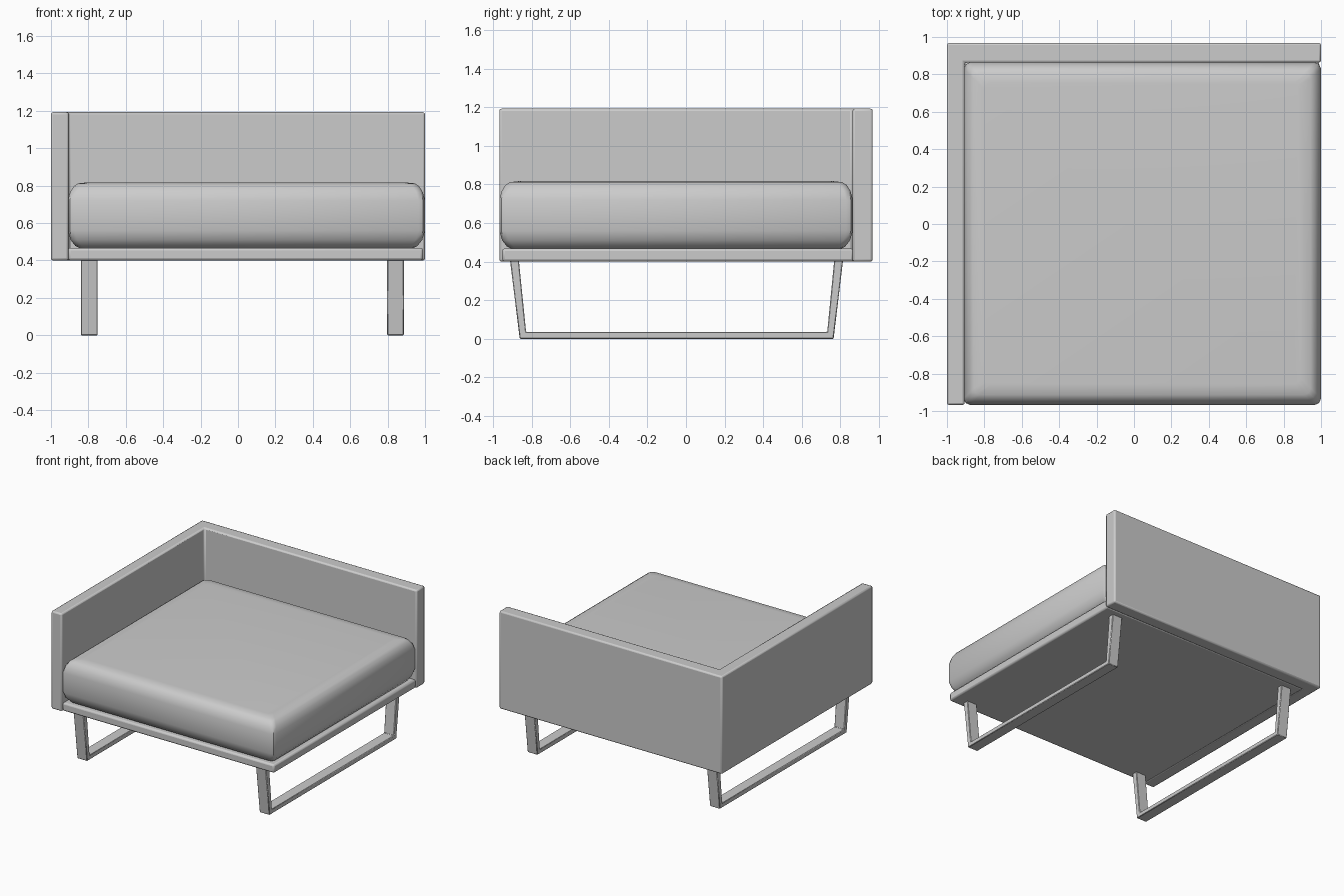
import bpy, bmesh

if "Cube" in bpy.data.objects:
    bpy.data.objects.remove(bpy.data.objects["Cube"])


def finish(name, bm, bevel=0.0, segments=2):
    """Turn a bmesh into a named, smooth-shaded object with rounded edges."""
    bmesh.ops.recalc_face_normals(bm, faces=bm.faces[:])
    mesh = bpy.data.meshes.new(name)
    bm.to_mesh(mesh)
    bm.free()
    ob = bpy.data.objects.new(name, mesh)
    bpy.context.collection.objects.link(ob)
    if bevel:
        mod = ob.modifiers.new("rounded_edges", 'BEVEL')
        mod.width, mod.segments, mod.limit_method = bevel, segments, 'ANGLE'
    bpy.ops.object.select_all(action='DESELECT')
    ob.select_set(True)
    bpy.context.view_layer.objects.active = ob
    bpy.ops.object.shade_smooth_by_angle(angle=0.7)
    return ob


def loft(name, rings, bevel=0.0, segments=2):
    """Bridge matching rings of points and cap both ends."""
    bm = bmesh.new()
    loops = [[bm.verts.new(p) for p in ring] for ring in rings]
    n = len(loops[0])
    for a, b in zip(loops, loops[1:]):
        for i in range(n):
            j = (i + 1) % n
            bm.faces.new((a[i], a[j], b[j], b[i]))
    bm.faces.new(loops[0])
    bm.faces.new(loops[-1])
    return finish(name, bm, bevel, segments)


def rounded_rect(x0, x1, y0, y1, z, r):
    """Rectangle with softened corners (three points per corner)."""
    pts = []
    for cx, cy, sx, sy in ((x0, y0, 1, 1), (x1, y0, -1, 1),
                           (x1, y1, -1, -1), (x0, y1, 1, -1)):
        corner = [(cx, cy + sy * r, z),
                  (cx + sx * r * 0.3, cy + sy * r * 0.3, z),
                  (cx + sx * r, cy, z)]
        pts += corner if sx == sy else corner[::-1]
    return pts


# L-shaped arm and back panel
outline = [(-1, -0.968), (-0.905, -0.968), (-0.905, 0.863),
           (1, 0.863), (1, 0.968), (-1, 0.968)]
loft("arm_and_back", [[(x, y, z) for x, y in outline] for z in (0.4, 1.193)], 0.012)

# Thin base under the cushion
base = [(-0.91, -0.953), (0.99, -0.953), (0.99, 0.87), (-0.91, 0.87)]
loft("seat_base", [[(x, y, z) for x, y in base] for z in (0.4, 0.468)], 0.014)

# Plump cushion: stacked outlines given as (height, inset)
layers = [(0.468, 0.06), (0.478, 0.04), (0.51, 0.015), (0.56, 0.0), (0.72, 0.0),
          (0.765, 0.012), (0.797, 0.032), (0.812, 0.055), (0.818, 0.11)]
loft("seat_cushion", [rounded_rect(-0.91 + d, 1 - d, -0.968 + d, 0.865 - d, z, 0.035)
                      for z, d in layers])

# Sled legs: open frames of flat bar, one on each side
leg_profile = [(-0.912, 0.405), (-0.862, 0), (0.765, 0), (0.814, 0.405),
               (0.768, 0.405), (0.732, 0.036), (-0.829, 0.036), (-0.866, 0.405)]
for side, x in (("left", -0.795), ("right", 0.842)):
    loft(side + "_sled_leg", [[(x + s * 0.045, y, z) for y, z in leg_profile]
                              for s in (-1, 1)], 0.004, 1)
